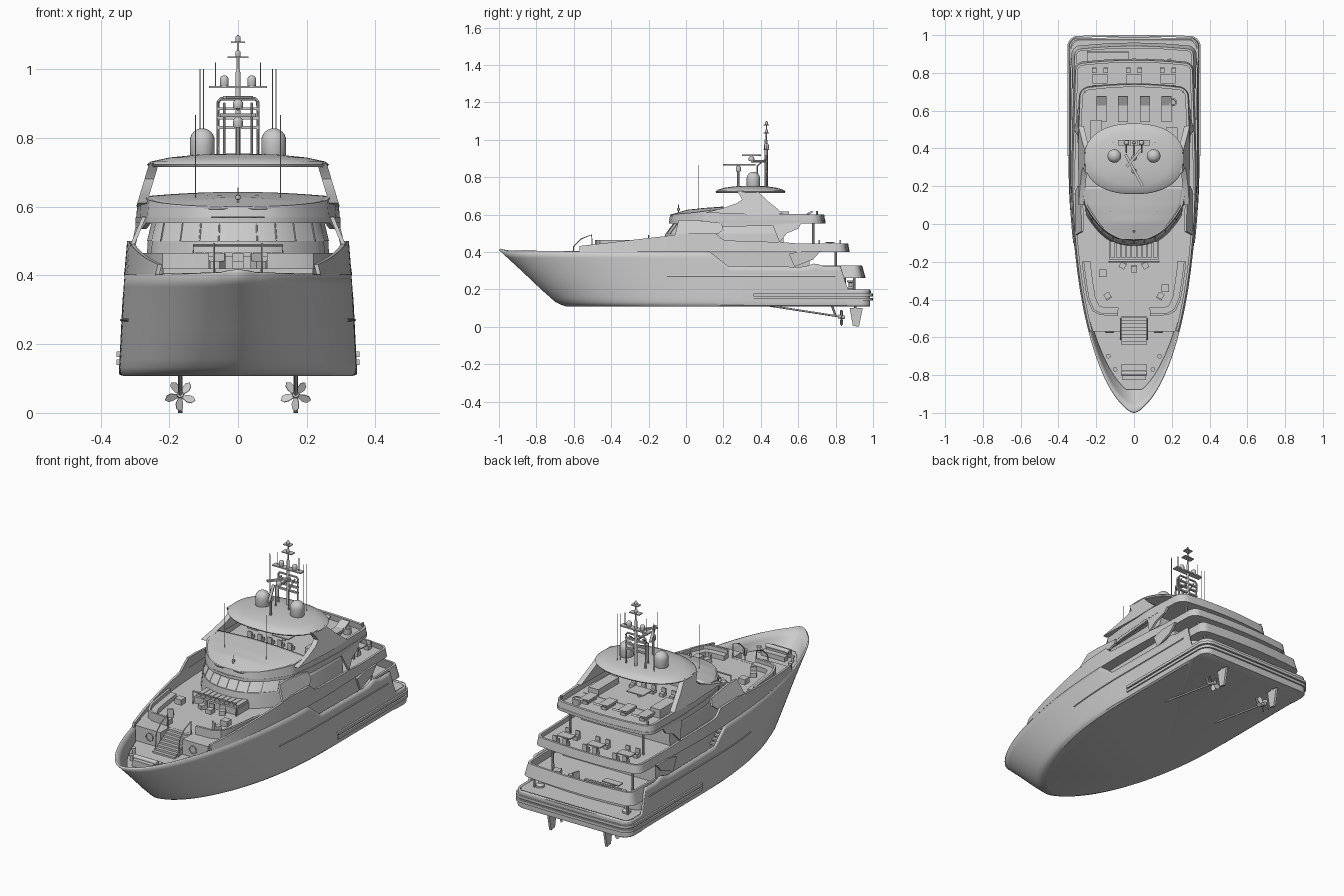
import bpy, bmesh, math
from mathutils import Vector, Matrix

if "Cube" in bpy.data.objects:
    bpy.data.objects.remove(bpy.data.objects["Cube"])

# ---------- helpers ----------
def interp(tab, v):
    if v <= tab[0][0]: return tab[0][1]
    for (a, p), (b, q) in zip(tab, tab[1:]):
        if v <= b: return p + (q - p) * (v - a) / (b - a)
    return tab[-1][1]

def obj(name, verts, faces):
    me = bpy.data.meshes.new(name)
    me.from_pydata([tuple(v) for v in verts], [], faces)
    bm = bmesh.new(); bm.from_mesh(me)
    bmesh.ops.remove_doubles(bm, verts=bm.verts, dist=1e-5)
    bmesh.ops.recalc_face_normals(bm, faces=bm.faces)
    bm.to_mesh(me); bm.free()
    ob = bpy.data.objects.new(name, me)
    bpy.context.collection.objects.link(ob)
    return ob

def loft(name, rings, closed=True, caps=(True, True), loop=False):
    n, m = len(rings[0]), len(rings)
    faces = [[i*n + j, i*n + (j+1) % n, (i+1) % m*n + (j+1) % n, (i+1) % m*n + j]
             for i in range(m if loop else m - 1) for j in range(n if closed else n - 1)]
    if caps[0] and not loop: faces.append(list(range(n)))
    if caps[1] and not loop: faces.append(list(range((m-1)*n, m*n)))
    return obj(name, [v for r in rings for v in r], faces)

def prism(name, outline, z0, z1):
    return loft(name, [[(x, y, z) for x, y in outline] for z in (z0, z1)])

def band(name, path, lo, hi, t=.012, lean=0, loop=False):
    """wall following a plan path; lo/hi are tables over y or plain heights"""
    g = lambda f, y: interp(f, y) if isinstance(f, list) else f
    rings, n = [], len(path)
    for i, (x, y) in enumerate(path):
        a = path[i-1] if (i or loop) else path[0]
        b = path[(i+1) % n] if (i < n-1 or loop) else path[-1]
        d = Vector((b[0]-a[0], b[1]-a[1])).normalized()
        nx, ny = -d.y, d.x
        l, h = g(lo, y), g(hi, y)
        rings.append([(x+nx*k, y+ny*k, z) for k, z in ((0, l), (lean, h), (lean+t, h), (t, l))])
    return loft(name, rings, loop=loop)

def upath(y0, y1, wf, r=.05, camber=.015, n=36):
    """plan path: one side, round the stern, back up the other side"""
    half = [(wf(y0 + (y1-r-y0)*i/n), y0 + (y1-r-y0)*i/n) for i in range(n)]
    cx = wf(y1-r) - r
    half += [(cx + r*math.cos(a), y1-r + r*math.sin(a)) for a in [k*math.pi/16 for k in range(9)]]
    half += [(cx*k, y1 + camber*(1-k*k)) for k in (.75, .5, .25)]
    return half + [(0, y1+camber)] + [(-x, y) for x, y in reversed(half)]

def house(yf, yb, w, d):
    return [(w*k/10, yf + d*abs(k/10)**2.5) for k in range(-10, 11)] + [(w*1.05, yb), (-w*1.05, yb)]

def box(name, c, s, rz=0, rx=0):
    v = [Vector((x*s[0]/2, y*s[1]/2, z*s[2]/2)) for x in (-1, 1) for y in (-1, 1) for z in (-1, 1)]
    m = Matrix.Translation(c) @ Matrix.Rotation(rz, 4, 'Z') @ Matrix.Rotation(rx, 4, 'X')
    return obj(name, [m @ p for p in v], [(0,1,3,2), (4,6,7,5), (0,4,5,1), (2,3,7,6), (0,2,6,4), (1,5,7,3)])

def pipe(name, pts, r, n=8, loop=False):
    P, rings = [Vector(p) for p in pts], []
    for i, p in enumerate(P):
        a = P[i-1] if (i or loop) else p
        b = P[(i+1) % len(P)] if (i < len(P)-1 or loop) else p
        q = (b - a).to_track_quat('Z', 'Y')
        rings.append([p + q @ Vector((r*math.cos(k*math.tau/n), r*math.sin(k*math.tau/n), 0)) for k in range(n)])
    return loft(name, rings, loop=loop)

def lathe(name, x, y, prof, n=24):
    return loft(name, [[(x+r*math.cos(k*math.tau/n), y+r*math.sin(k*math.tau/n), z) for k in range(n)] for r, z in prof])

def dome(name, x, y, z, r, h):
    lathe(name, x, y, [(r*.85, z), (r, z+h*.15), (r, z+h-r)] +
          [(r*math.cos(a)+1e-4, z+h-r+r*math.sin(a)) for a in [k*math.pi/12 for k in range(1, 7)]])

def chair(x, y, z, rz=0, s=.032):
    d = Matrix.Rotation(rz, 3, 'Z') @ Vector((0, s*.5, 0))
    box("chair_seat", (x, y, z+.011), (s, s, .022), rz)
    box("chair_back", (x+d.x, y+d.y, z+.022), (s, .007, .044), rz)

def table(x, y, z, sx, sy, h=.03):
    box("table_top", (x, y, z+h), (sx, sy, .006))
    box("table_leg", (x, y, z+h/2), (.015, .015, h))

# ---------- hull ----------
STEM = [(.108, -.64), (.125, -.69), (.2, -.775), (.3, -.88), (.41, -1)]
TOP = [(-1, .41), (-.97, .403), (.13, .403), (.18, .325), (.61, .32), (.68, .34), (.72, .325), (.82, .325), (.845, .2), (1, .2)]
def H(y, z):
    s = interp(STEM, z)
    u = min(max((y - s) / (.3 - s), 0), 1)
    return (.347 - .05*(z-.11)) * (1 - (1-u)**2.15)**.58
W = lambda y: H(y, .405)
END, R, N = .985, .05, 96
rings = []
for t in (0, .03, .08, .16, .3, .45, .6, .75, .88, 1):
    half = []
    for i in range(N+1):
        f = (1 - math.cos(math.pi*i/N)) / 2
        z = .108 + t*(interp(TOP, -1 + (END+1)*f) - .108)
        s = interp(STEM, z)
        y = s + f*(END - s)
        x = H(y, z)
        if y > END-R: x += -R + math.sqrt(max(R*R - (y-END+R)**2, 0))
        half.append((max(x - (.012 if t == 0 else .003 if t < .05 else 0), 0), y, z))
    rings.append(half + [(-x, y, z) for x, y, z in reversed(half)])
hull = loft("hull", rings, caps=(True, False))
sol = hull.modifiers.new("shell", 'SOLIDIFY'); sol.thickness = .01; sol.offset = -1
for z in (.14, .163):
    band("rub_rail", upath(.36, .987, lambda y: H(y, .15)-.001, camber=.004), z, z+.015, t=-.009)
for s in (-1, 1):
    pipe("knuckle_rail", [(s*H(y, .27), y, .27) for y in [-.1 + .05*i for i in range(19)]], .004)

# ---------- decks ----------
bow = [(max(H(y, .32)-.014, .01), y) for y in [-.875 + .025*i for i in range(17)]]
prism("bow_deck", bow + [(-x, y) for x, y in reversed(bow)], .328, .338)
wC = lambda y: W(y) - .012 - max(0, y-.3)*.03
wB = lambda y: H(y, .3) - max(0, y-.6)*.02
prism("swim_deck", upath(.6, .975, lambda y: H(y, .2)-.01), .18, .195)
prism("main_deck", upath(0, .94, lambda y: wB(y)-.01), .262, .275)
prism("upper_deck", upath(-.49, .85, wC), .402, .42)
for s in (-1, 1):
    front_w = [(s*.067, -.57)] + [(s*(H(y, .34)-.012), y) for y in (-.57, -.54, -.51, -.49)] + [(s*.067, -.49)]
    prism("foredeck_block", front_w, .337, .42)
band("main_bulwark", upath(.7, .945, wB), .262, .327, lean=.018)
band("upper_skin", upath(-.57, .86, lambda y: W(y) - max(0, y-.3)*.03), .4,
     [(-.57, .432), (-.1, .486), (0, .5), (.17, .5), (.2, .462), (.52, .452), (.6, .445), (.9, .445)], lean=.008)
prism("garage_wall", upath(.5, .84, lambda y: .31), .19, .265)
prism("saloon", house(-.1, .66, .265, .1), .27, .405)

# ---------- wheelhouse ----------
rings = []
for yf, w, z in ((-.12, .255, .42), (-.11, .25, .5), (-.105, .252, .5), (-.06, .238, .562), (-.07, .243, .57)):
    rings.append([(x, y, z) for x, y in house(yf, .52, w, .17)])
loft("wheelhouse", rings)
for k in range(-4, 5):
    x = k*.055; e = .17*abs(x/.25)**2.5
    pipe("window_mullion", [(x*1.02, -.105+e, .5), (x*.97, -.06+e, .562)], .002, 6)

# ---------- sun deck ----------
WD = [(.1, .265), (.25, .287), (.45, .299), (.74, .29)]
wD = lambda y: .265*max(0, (y+.09)/.19)**.4 if y < .1 else interp(WD, y)
HI = [(-.09, .6), (.05, .612), (.2, .632), (.35, .63), (.46, .605), (.74, .6)]
dpath = upath(-.09, .73, wD, .06, n=60)
prism("sun_deck", dpath[:-1], .552, .568)
band("sun_deck_bulwark", dpath[:-1], [(-.09, .57), (.1, .555), (.2, .535), (.45, .54), (.55, .556), (.74, .556)], HI, t=.014, lean=.006, loop=True)
rings = []
for i in range(26):
    y = -.082 + .282*(i/25)**1.6
    w = wD(y) - .01
    crown = .02 * min(1, (y+.09)/.1) - .06*max(0, y-.08)
    rings.append([(w*k/12, y, interp(HI, y) - .002 + crown * (1-(k/12)**2)) for k in range(-12, 13)])
brow = loft("brow", rings, closed=False, caps=(False, False))
sol = brow.modifiers.new("shell", 'SOLIDIFY'); sol.thickness = .008
prism("sun_deck_console", house(.12, .2, .2, .05), .565, .615)

def side_panel(name, poly, xf, t):
    for s in (-1, 1):
        loft(name, [[(s*(xf(z)-k), y, z) for y, z in poly] for k in (0, t)])
side_panel("arch_wing", [(.1, .61), (.2, .635), (.27, .66), (.3, .68), (.29, .7), (.27, .727), (.38, .727), (.44, .67), (.52, .605), (.36, .6)],
           lambda z: .296 - (z-.6)*.3, .028)
side_panel("wing_screen", [(-.06, .485), (.17, .495), (.2, .52), (.19, .555), (.03, .572), (-.04, .57)], lambda z: .317 - (z-.48)*.42, .012)
side_panel("aft_fin", [(.5, .45), (.54, .5), (.6, .525), (.62, .56), (.52, .56), (.46, .55)], lambda z: .318 - (z-.45)*.22, .012)
side_panel("side_gate", [(.58, .32), (.68, .36), (.72, .405), (.62, .405), (.55, .39)], lambda z: .33, .012)

# hard top
def oval(k, z, n=48):
    out = []
    for i in range(n):
        c, s = math.cos(i*math.tau/n), math.sin(i*math.tau/n)
        out.append((.265*k*math.copysign(abs(c)**.85, c), .345 + .187*k*math.copysign(abs(s)**.9, s), z))
    return out
loft("hard_top", [oval(*p) for p in ((.85, .722), (.98, .716), (1, .722), (.96, .731), (.75, .743), (.45, .751), (.15, .754))])

# ---------- mast, domes and aerials ----------
for s in (-1, 1):
    dome("satellite_dome", s*.104, .36, .74, .036, .088)
    pipe("gantry_post", [(s*.058, .43, .735), (s*.058, .43, .905), (s*.05, .43, .914), (0, .43, .914)], .005)
    pipe("inner_post", [(s*.04, .38, .735), (s*.04, .38, .86), (s*.04, .43, .9)], .004)
    dome("small_dome", s*.04, .43, .95, .013, .032)
    for x, y, z0, z1 in ((.111, .43, .735, 1), (.1, .42, .735, 1), (.065, .43, .95, 1.02), (.124, .065, .6, .866)):
        pipe("whip_aerial", [(s*x, y, z0), (s*x, y, z1)], .0017, 6)
for z in (.83, .858, .885):
    box("gantry_bar", (0, .43, z), (.12, .012, .008))
lathe("mast", 0, .43, [(.008, .735), (.007, .99), (.004, 1), (.003, 1.1)], 12)
box("mast_platform", (0, .43, .948), (.17, .03, .007))
for z, w in ((1.035, .06), (1.078, .04)):
    box("mast_spreader", (0, .43, z), (w, .03, .005)); dome("mast_lamp", 0, .43, z, .008, .02)
pipe("radar_post", [(0, .28, .745), (0, .28, .862)], .006)
dome("radar_base", 0, .28, .83, .014, .032)
box("radar_scanner", (0, .285, .866), (.014, .19, .009), rz=.5)
pipe("radar_arm", [(0, .43, .885), (0, .35, .885), (0, .35, .91)], .006)
dome("upper_radar_base", 0, .35, .885, .015, .028)
box("upper_radar_scanner", (0, .35, .917), (.014, .12, .009), rz=-.7)
lathe("searchlight", 0, -.04, [(.003, .605), (.003, .62), (.007, .622), (.007, .632), (.002, .635), (.002, .655)], 12)

# ---------- foredeck ----------
for i in range(8):
    h = .0105*(i+1)
    box("fore_step", (0, -.63 + .0185*i, .336 + h/2), (.13, .0186, h))
ring = [k*math.tau/20 for k in range(20)]
for s in (-1, 1):
    pipe("stair_rail", [(s*.07, -.61, .34), (s*.07, -.6, .43), (s*.07, -.56, .47), (s*.07, -.505, .492), (s*.07, -.5, .42)], .003)
    pipe("porthole_rim", [(s*.13 + .02*math.cos(a), -.573, .38 + .02*math.sin(a)) for a in ring], .003, 6, True)
    p = [(W(-.2-.04*i)-.03, -.2-.04*i) for i in range(6)] + [(.22, -.46), (.18, -.482), (.085, -.487)]
    p = [(s*x, y) for x, y in p]
    t = 1 if s < 0 else -1      # the path turns the other way on the mirrored side
    band("bench_seat", p, .42, .445, t=.045*t)
    band("bench_back", p, .42, .465, t=.012*t)
    box("deck_table", (s*.165, -.3 - .04*s, .45), (.04, .04, .03))
    chair(s*.06, -.22, .42, .5*s); chair(s*.14, -.38, .42, 2.6*s)
    for y in (-.7, -.77): lathe("bollard", s*(H(y, .32)-.04), y, [(.008, .337), (.008, .36), (.012, .362), (.012, .37)], 12)
    for i in range(7):
        box("side_step", (s*.29, .07 + .017*i, .4 - .016*i), (.04, .018, .01))
chair(0, -.24, .42)
box("sun_pad", (0, -.14, .437), (.26, .1, .036))
for k in range(-4, 5):
    box("pad_cushion", (k*.028, -.135, .46), (.025, .085, .014))
pipe("pad_rail", [(-.13, -.2, .42), (-.13, -.2, .488), (.13, -.2, .488), (.13, -.2, .42)], .004)
box("windlass", (0, -.8, .355), (.12, .05, .035)); pipe("windlass_drum", [(-.07, -.79, .375), (.07, -.79, .375)], .012, 12)
box("anchor_locker", (0, -.76, .35), (.14, .03, .025))

# ---------- aft deck furniture ----------
for x in (-.172, -.058, .058, .172):
    box("lounger_base", (x, .585, .59), (.052, .09, .012))
    box("lounger_back", (x, .65, .602), (.052, .06, .01), rx=.5)
    box("lounger_plinth", (x, .585, .576), (.03, .08, .02))
lathe("tub", .205, .645, [(.02, .566), (.022, .6), (.015, .602), (.014, .58)], 20)
for x in (-.18, 0, .18):
    table(x, .77, .42, .08, .05)
    for dx in (-.03, .03):
        chair(x+dx, .725, .42, math.pi, .024); chair(x+dx, .812, .42, 0, .024)
box("bar_counter", (-.2, .48, .59), (.06, .14, .05)); box("sun_deck_sofa", (.2, .42, .585), (.06, .18, .035))
table(0, .4, .565, .1, .08, .035)
for i in range(5): chair(-.15 + .06*i, .33, .565, math.pi, .025)
box("aft_sofa", (-.14, .885, .29), (.22, .045, .03)); box("aft_sofa_back", (-.14, .91, .305), (.22, .012, .045))
table(-.14, .83, .275, .1, .04); chair(.08, .85, .275, 1.2, .04); chair(.18, .85, .275, -1.2, .04)
for s in (-1, 1):
    for x, y, z0, z1 in ((.22, .68, .42, .56), (.24, .8, .27, .41), (.28, .9, .19, .27), (.26, .7, .6, .62)):
        pipe("deck_post", [(s*x, y, z0), (s*x, y, z1)], .006)
    lathe("capstan", s*.26, .88, [(.022, .195), (.022, .205), (.01, .215), (.01, .235), (.018, .24), (.018, .247)], 16)
    # ---------- running gear ----------
    pipe("prop_shaft", [(s*.168, .43, .115), (s*.168, .85, .05)], .005, 12)
    pipe("shaft_bracket", [(s*.168, .78, .115), (s*.168, .8, .057)], .006)
    pipe("prop_hub", [(s*.168, .815, .055), (s*.168, .85, .05)], .01, 12)
    for k in range(5):
        m = Matrix.Translation((s*.168, .83, .051)) @ Matrix.Rotation(k*math.tau/5 + math.pi/2, 4, 'Y') @ Matrix.Rotation(.5*s, 4, 'X')
        b = [m @ Vector((r, 0, w)) for r, w in ((.006, -.005), (.025, -.014), (.038, -.012), (.046, 0), (.038, .009), (.025, .01), (.006, .005))]
        off = m.to_3x3() @ Vector((0, .003, 0))
        loft("prop_blade", [b, [v + off for v in b]])
    loft("rudder", [[(s*.168 + k, y, z) for y, z in ((.875, .1), (.945, .1), (.925, 0), (.892, .005))] for k in (-.006, .006)])
    pipe("rudder_stock", [(s*.168, .905, .09), (s*.168, .905, .12)], .007)

# ---------- shading ----------
bpy.ops.object.select_all(action='SELECT')
bpy.context.view_layer.objects.active = hull
bpy.ops.object.shade_smooth_by_angle(angle=math.radians(35))
